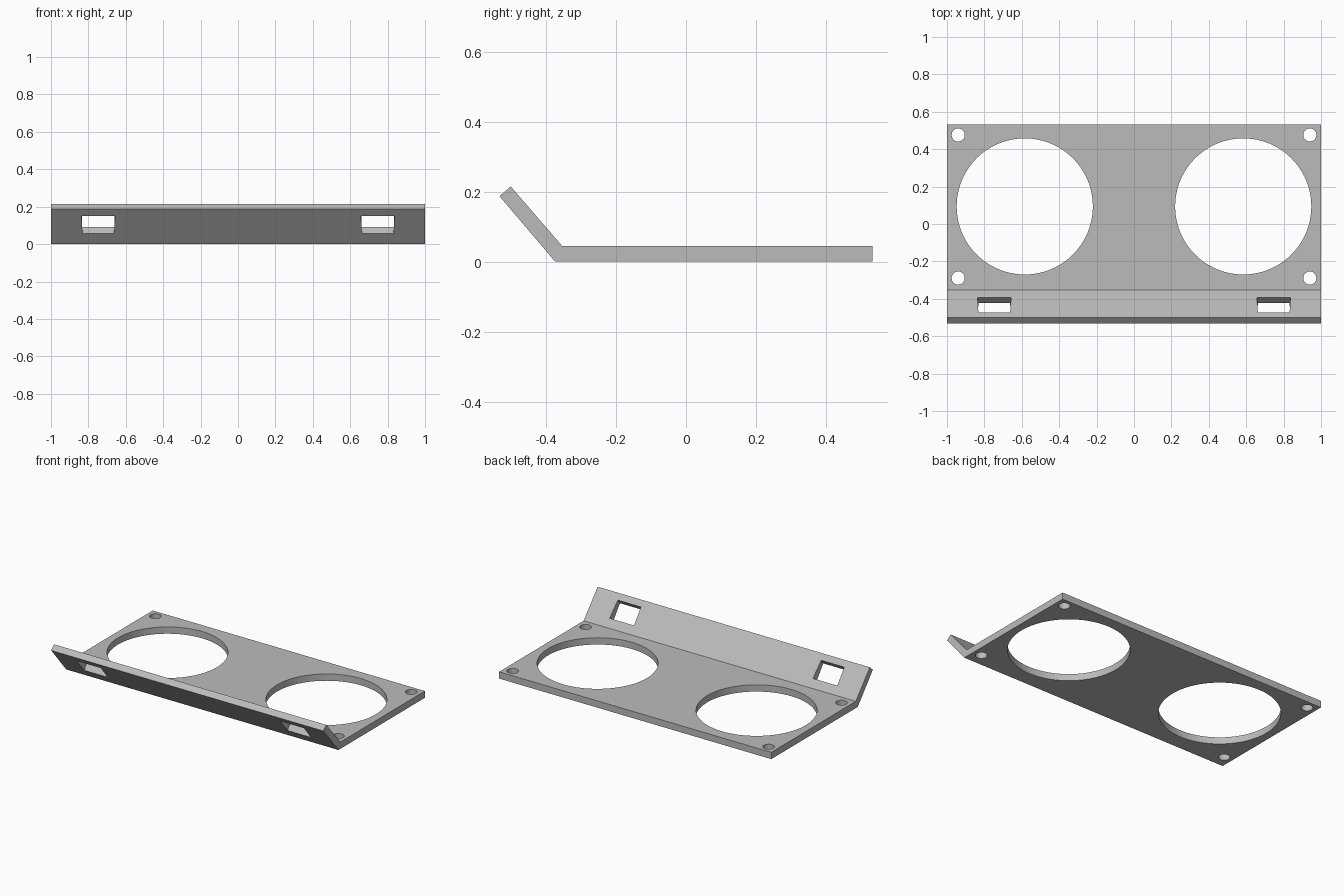
import bpy
import bmesh
from math import atan2, pi, radians
from mathutils import Matrix

if "Cube" in bpy.data.objects:
    bpy.data.objects.remove(bpy.data.objects["Cube"])

grey = bpy.data.materials.new("light grey")
grey.use_nodes = True
colour = (0.5, 0.5, 0.5, 1)
grey.diffuse_color = colour
grey.node_tree.nodes["Principled BSDF"].inputs["Base Color"].default_value = colour


def new_object(name, bm):
    bmesh.ops.recalc_face_normals(bm, faces=bm.faces)
    mesh = bpy.data.meshes.new(name)
    bm.to_mesh(mesh)
    bm.free()
    obj = bpy.data.objects.new(name, mesh)
    bpy.context.collection.objects.link(obj)
    return obj


def drill(bm, x, y, z, radius, tilt=0, sides=96):
    """Add one cylinder to the hole cutter."""
    place = Matrix.Translation((x, y, z)) @ Matrix.Rotation(tilt, 4, "X")
    bmesh.ops.create_cone(bm, cap_ends=True, segments=sides, radius1=radius,
                          radius2=radius, depth=0.12, matrix=place)


# Bent plate: side profile (y, z) extruded across the width
profile = [(0.533, 0), (0.533, 0.045), (-0.354, 0.045),
           (-0.501, 0.215), (-0.533, 0.187), (-0.374, 0)]
bm = bmesh.new()
side = bm.faces.new([bm.verts.new((-1, y, z)) for y, z in profile])
grown = bmesh.ops.extrude_face_region(bm, geom=[side])["geom"]
bmesh.ops.translate(bm, vec=(2, 0, 0),
                    verts=[v for v in grown if isinstance(v, bmesh.types.BMVert)])
plate = new_object("bent_mounting_plate", bm)
plate.data.materials.append(grey)

# Holes: large openings, corner screw holes and lip holes, mirrored in x
lip_tilt = pi / 2 - atan2(0.147, 0.17)
bm = bmesh.new()
for s in (-1, 1):
    drill(bm, s * 0.584, 0.094, 0.022, 0.364)
    for y in (0.476, -0.289):
        drill(bm, s * 0.94, y, 0.022, 0.035, sides=48)
    drill(bm, s * 0.747, -0.447, 0.12, 0.09, tilt=lip_tilt, sides=64)
cutter = new_object("hole_cutter", bm)
cutter.data.materials.append(grey)
cutter.hide_render = True

cut = plate.modifiers.new("holes", "BOOLEAN")
cut.operation = "DIFFERENCE"
cut.solver = "EXACT"
cut.object = cutter
bpy.context.view_layer.objects.active = plate
plate.select_set(True)
bpy.ops.object.modifier_apply(modifier=cut.name)
bpy.data.objects.remove(cutter)
bpy.ops.object.shade_smooth_by_angle(angle=radians(30))
